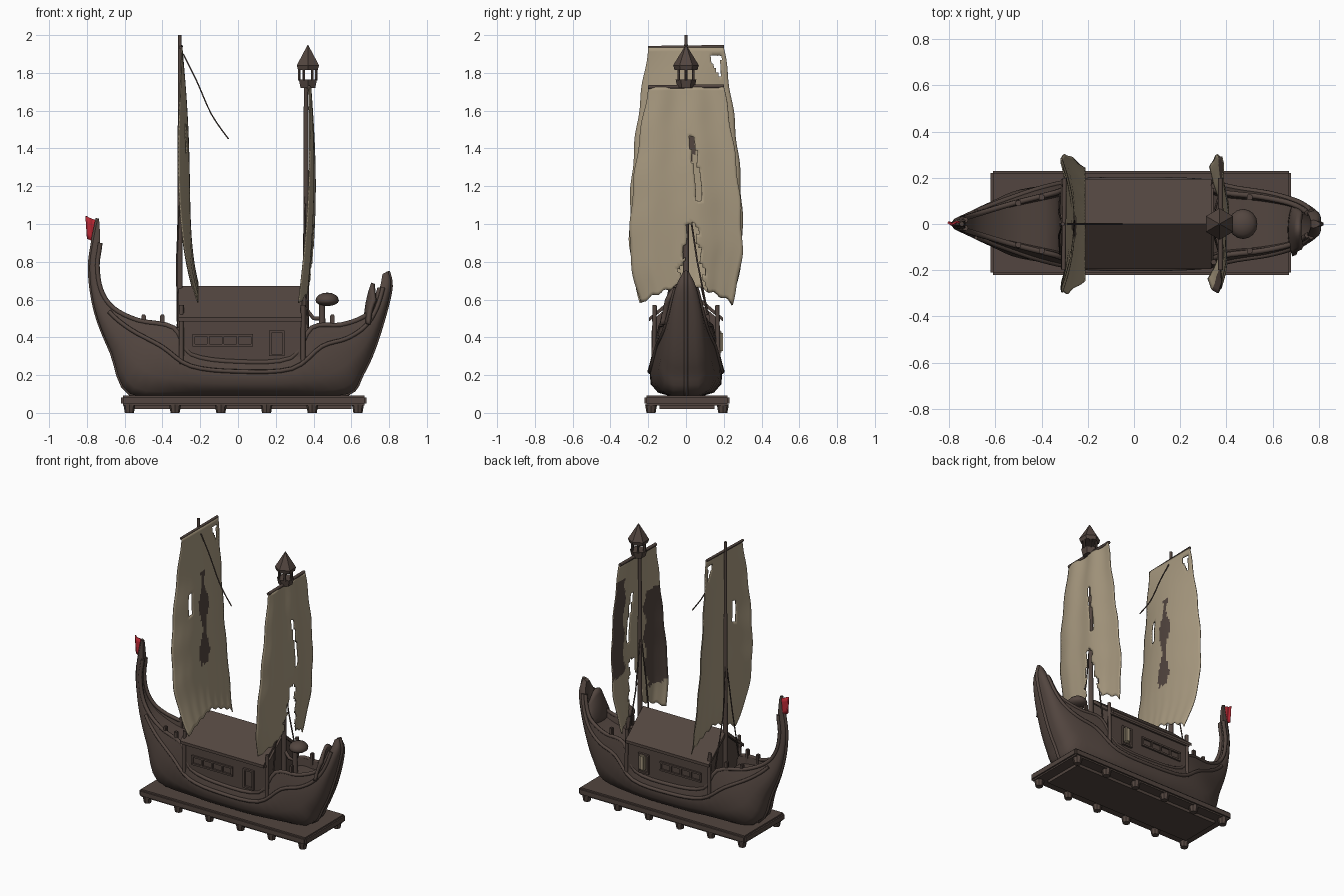
import bpy, bmesh, math, random
from mathutils import Vector

random.seed(4)
if "Cube" in bpy.data.objects:
    bpy.data.objects.remove(bpy.data.objects["Cube"])


def material(name, rgb):
    m = bpy.data.materials.new(name)
    m.use_nodes = True
    m.diffuse_color = (*rgb, 1)
    m.node_tree.nodes["Principled BSDF"].inputs["Base Color"].default_value = (*rgb, 1)
    return m


WOOD = material("dark brown wood", (0.085, 0.06, 0.05))
CLOTH = material("tan cloth", (0.39, 0.32, 0.215))
RED = material("red flag", (0.5, 0.022, 0.035))


def finish(name, bm, mats, smooth=None, fix=True):
    if fix:
        bmesh.ops.recalc_face_normals(bm, faces=bm.faces)
    me = bpy.data.meshes.new(name)
    bm.to_mesh(me)
    bm.free()
    for m in mats:
        me.materials.append(m)
    ob = bpy.data.objects.new(name, me)
    bpy.context.collection.objects.link(ob)
    if smooth:
        bpy.ops.object.select_all(action="DESELECT")
        ob.select_set(True)
        bpy.context.view_layer.objects.active = ob
        bpy.ops.object.shade_smooth_by_angle(angle=math.radians(smooth))
    return ob


def box(name, lo, hi, bevel=0, mat=WOOD):
    bm = bmesh.new()
    bmesh.ops.create_cube(bm, size=1)
    for v in bm.verts:
        v.co = [a + (b - a) * (c + 0.5) for a, b, c in zip(lo, hi, v.co)]
    if bevel:
        bmesh.ops.bevel(bm, geom=bm.edges[:], offset=bevel, segments=2, affect="EDGES")
    return finish(name, bm, [mat])


def cone(name, x, y, z0, z1, r0, r1, sides=10):
    bm = bmesh.new()
    bmesh.ops.create_cone(bm, cap_ends=True, segments=sides, radius1=r0, radius2=r1, depth=z1 - z0)
    bmesh.ops.translate(bm, verts=bm.verts, vec=(x, y, (z0 + z1) / 2))
    return finish(name, bm, [WOOD], 40 if sides > 8 else None)


def tube(name, pts, r, kind="POLY"):
    cu = bpy.data.curves.new(name, "CURVE")
    cu.dimensions = "3D"
    cu.bevel_depth, cu.bevel_resolution, cu.use_fill_caps = r, 1, True
    sp = cu.splines.new("POLY")
    sp.points.add(len(pts) - 1)
    for p, co in zip(sp.points, pts):
        p.co = (*co, 1)
    cu.materials.append(WOOD)
    ob = bpy.data.objects.new(name, cu)
    bpy.context.collection.objects.link(ob)


def extrude_x(name, profile, x0, x1):
    bm = bmesh.new()
    f = bm.faces.new([bm.verts.new((x0, y, z)) for y, z in profile])
    ext = bmesh.ops.extrude_face_region(bm, geom=[f])["geom"]
    bmesh.ops.translate(bm, verts=[e for e in ext if isinstance(e, bmesh.types.BMVert)], vec=(x1 - x0, 0, 0))
    return finish(name, bm, [WOOD])


def sheet(name, fn, nu, nv, thick, mats, flip=False, rule=lambda y, z: 0, hole=lambda y, z: False):
    """Thin cloth or plate; the rule picks the slot, the back side uses the next slot."""
    bm = bmesh.new()
    g = [[bm.verts.new(fn(2 * i / nu - 1, j / nv)) for i in range(nu + 1)] for j in range(nv + 1)]
    for j in range(nv):
        for i in range(nu):
            q = [g[j][i], g[j + 1][i], g[j + 1][i + 1], g[j][i + 1]]
            c = sum((v.co for v in q), Vector()) / 4
            if not hole(c.y, c.z):
                f = bm.faces.new(q if not flip else q[::-1])
                f.material_index = rule(c.y, c.z)
    bmesh.ops.delete(bm, geom=[v for v in bm.verts if not v.link_faces], context="VERTS")
    ob = finish(name, bm, mats, 50, fix=False)
    mod = ob.modifiers.new("thickness", "SOLIDIFY")
    mod.thickness, mod.material_offset = thick, 1
    return ob


def curve_through(rows, n):
    """Smooth resampling of rows of numbers."""
    out = []
    for i in range(len(rows) - 1):
        a, b, c, d = (rows[max(0, min(len(rows) - 1, i + k))] for k in (-1, 0, 1, 2))
        for s in range(n):
            t = s / n
            out.append([q + 0.5 * t * (r - p + t * (2 * p - 5 * q + 4 * r - w + t * (3 * (q - r) + w - p)))
                        for p, q, r, w in zip(a, b, c, d)])
    return out + [list(rows[-1])]


# Display base with feet
box("base_board", (-0.62, -0.22, 0.04), (0.68, 0.23, 0.092), 0.01)
box("base_frame", (-0.55, -0.14, 0.02), (0.6, 0.15, 0.042))
for side in (-0.185, 0.195):
    for i in range(6):
        cone("base_foot", -0.575 + i * 0.242, side, 0, 0.045, 0.024, 0.032, 8)

# Hull: keel x, keel z, sheer x, sheer z, half width
stations = curve_through([
    (-.745, 1.03, -.735, 1.02, .010), (-.77, .9, -.73, .9, .018), (-.785, .78, -.745, .78, .022),
    (-.775, .64, -.725, .65, .03), (-.74, .49, -.66, .555, .05), (-.67, .32, -.53, .49, .09),
    (-.57, .1, -.34, .45, .14), (-.25, .09, -.25, .31, .168), (0, .09, 0, .27, .175),
    (.3, .09, .28, .29, .168), (.58, .1, .39, .45, .14), (.66, .21, .54, .465, .122),
    (.72, .34, .65, .5, .1), (.78, .53, .71, .55, .078), (.81, .67, .75, .66, .05),
    (.795, .75, .765, .735, .015)], 4)
section = [(0.0, 0.5), (0.1, 0.85), (0.35, 1.07), (0.7, 1.1), (1.0, 1.0)]


def hull_point(st, s, wf):
    kx, kz, sx, sz, w = st
    return Vector((kx + (sx - kx) * s, w * wf, kz + (sz - kz) * s))


bm = bmesh.new()
rings = []
for st in stations:
    drop = min(0.05, st[4] * 0.4)
    half = [hull_point(st, s, wf) for s, wf in section]
    half += [hull_point(st, 1, 0.87), hull_point(st, 1, 0.82) - Vector((0, 0, drop))]
    low = hull_point(st, 0, 0)
    mid = hull_point(st, 1, 0) - Vector((0, 0, drop))
    ring = [low] + half + [mid] + [Vector((p.x, -p.y, p.z)) for p in reversed(half)]
    rings.append([bm.verts.new(p) for p in ring])
for a, b in zip(rings, rings[1:]):
    for i in range(len(a)):
        k = (i + 1) % len(a)
        bm.faces.new((a[i], a[k], b[k], b[i]))
bm.faces.new(rings[0])
bm.faces.new(rings[-1])
finish("hull", bm, [WOOD], 45)

# Keel, wales and rails
tube("keel", [hull_point(s, 0, 0) for s in stations], 0.011)
for side in (-1, 1):
    for name, s, wf, r, cut in (("wale", 0.72, 1.1, 0.012, 16), ("rail", 1, 0.97, 0.013, 4)):
        tube(name, [hull_point(st, s, wf * side) for st in stations[cut:-4]], r)

# Flag on the stem
sheet("stem_flag", lambda u, v: (-0.778 + 0.03 * u + 0.008 * v, 0.006 * math.sin(4 * u), 1.03 - 0.12 * v - 0.012 * u),
      6, 4, 0.008, [RED, RED])

# Cabin
extrude_x("cabin_walls", [(-.168, .2), (.168, .2), (.168, .5), (0, .64), (-.168, .5)], -0.3, 0.345)
extrude_x("cabin_roof", [(-.195, .505), (0, .672), (.195, .505), (.195, .485), (0, .645), (-.195, .485)], -0.315, 0.335)
for side in (-1, 1):
    def wall_box(name, x0, x1, z0, z1, d, mat=WOOD):
        ys = sorted((side * 0.16, side * (0.168 + d)))
        return box(name, (x0, ys[0], z0), (x1, ys[1], z1), 0, mat)
    for z in (0.352, 0.405):
        wall_box("window_rail", -0.24, 0.08, z, z + 0.012, 0.012)
    for i in range(5):
        wall_box("window_bar", -0.24 + i * 0.077, -0.228 + i * 0.077, 0.352, 0.415, 0.01)
    for x in (0.165, 0.235):
        wall_box("door_post", x, x + 0.012, 0.3, 0.435, 0.015)
    for z in (0.3, 0.423):
        wall_box("door_lintel", 0.165, 0.247, z, z + 0.012, 0.015)
    wall_box("eave_beam", -0.31, 0.345, 0.485, 0.502, 0.012)
    for x in (-0.3, 0.345):
        tube("corner_post", [(x, side * 0.172, 0.26), (x, side * 0.165, 0.57)], 0.013)
box("cloth_screen", (0.19, 0.165, 0.32), (0.23, 0.195, 0.43), 0.008, CLOTH)

# Masts, yards and rigging
cone("fore_mast", -0.308, 0, 0.3, 2.0, 0.018, 0.009)
cone("rear_mast", 0.36, 0, 0.3, 1.75, 0.018, 0.012)
tube("fore_yard", [(-0.305, -0.2, 1.935), (-0.3, 0.2, 1.94)], 0.009)
tube("rear_yard", [(0.375, -0.2, 1.725), (0.375, 0.2, 1.73)], 0.011)
tube("loose_rope", curve_through([(-0.29, 0, 1.9), (-0.22, 0, 1.76), (-0.14, 0, 1.58), (-0.05, 0, 1.45)], 4), 0.004)
for side in (-1, 1):
    tube("fore_stay", [(-0.308, 0, 1.2), (-0.325, side * 0.05, 0.8), (-0.32, side * 0.13, 0.45)], 0.004)
    tube("rear_stay", [(0.355, 0, 1.2), (0.35, side * 0.06, 0.8), (0.37, side * 0.13, 0.45)], 0.005)


# Sails
def sail_half_width(v):
    return 0.2 + 0.098 * math.sin(min(v / 0.75, 1) * math.pi / 2) - 0.055 * max(0, (v - 0.75) / 0.25) ** 1.5


def sail_z(u, v, top):
    low = 0.575 + 0.11 * (1 - abs(u)) ** 0.7 + 0.008 * math.sin(23 * u)
    return top + (low - top) * v


def fore_sail(u, v):
    x = -0.3 + 0.035 * math.sin(math.pi * v) * (1 - u * u) - 0.02 * u * u * math.sin(math.pi * v) + 0.085 * v ** 5
    return x, u * sail_half_width(v) + 0.004 * math.sin(31 * v), sail_z(u, v, 1.935)


def rear_sail(u, v):
    x = 0.382 + 0.025 * math.sin(math.pi * v) - 0.055 * v * u * u + 0.006 * math.sin(7 * u)
    return x, u * sail_half_width(v) + 0.004 * math.sin(27 * v), sail_z(u, v, 1.725)


def fore_hole(y, z):
    return (0.13 < y < 0.185 and 1.78 + (0.185 - y) * 1.6 < z < 1.9) or (-0.15 < y < -0.125 and 1.38 < z < 1.52)


def rear_hole(y, z):
    slot = abs(y - 0.03 - (1.47 - z) * 0.12) < 0.014 and 1.12 < z < 1.47
    wide = 0.02 + max(0, 1.0 - z) * 0.16
    return slot or (z < 1.0 and abs(y - 0.03) < wide + 0.01 * math.sin(60 * z))


def fore_patch(y, z):
    return 2 if 1.0 < z < 1.65 and abs(y + 0.01) < 0.035 + 0.02 * math.sin(19 * z) else 0


def rear_patch(y, z):
    right = y < -0.1 + 0.02 * math.sin(30 * z) and 0.75 < z < 1.42
    left = y > 0.13 + 0.02 * math.sin(25 * z) and 0.95 < z < 1.62
    return 2 if right or left else 0


slots = [CLOTH, CLOTH, CLOTH, WOOD]
sheet("fore_sail", fore_sail, 36, 60, 0.006, slots, True, fore_patch, fore_hole)
sheet("rear_sail", rear_sail, 36, 60, 0.006, slots, False, rear_patch, rear_hole)

# Lookout on the rear mast
cone("lookout_bowl", 0.37, 0, 1.72, 1.765, 0.045, 0.055, 6)
for i in range(6):
    a = math.radians(60 * i)
    cone("lookout_post", 0.37 + 0.045 * math.cos(a), 0.045 * math.sin(a), 1.76, 1.84, 0.007, 0.007, 6)
cone("lookout_eave", 0.37, 0, 1.815, 1.84, 0.06, 0.068, 6)
cone("lookout_roof", 0.37, 0, 1.84, 1.915, 0.068, 0.022, 6)
cone("lookout_spire", 0.37, 0, 1.915, 1.948, 0.022, 0.002, 6)

# Steering stand with a domed top
cone("stand_post", 0.445, 0, 0.4, 0.58, 0.02, 0.016)
bm = bmesh.new()
bmesh.ops.create_uvsphere(bm, u_segments=16, v_segments=8, radius=1)
for v in bm.verts:
    v.co = (0.472 + 0.062 * v.co.x, 0.065 * v.co.y, 0.595 + 0.042 * v.co.z * (1 if v.co.z > 0 else 0.7))
finish("stand_dome", bm, [WOOD], 50)
tube("stand_arm", [(0.36, 0, 0.55), (0.4, 0, 0.5), (0.45, 0, 0.5)], 0.012)

# Curved screen before the stern
sheet("stern_screen", lambda u, v: (0.665 + 0.04 * v * v + 0.02 * u * u,
      -0.025 + 0.115 * u * (1 - 0.25 * v), 0.47 + v * (0.22 - 0.09 * u * u)), 12, 6, 0.02, [WOOD, WOOD])
for side in (-1, 1):
    for x, y in ((-0.5, 0.09), (-0.4, 0.115), (0.5, 0.115)):
        box("rail_cleat", (x - 0.012, side * y - 0.012, 0.42), (x + 0.012, side * y + 0.012, 0.52), 0.004)
